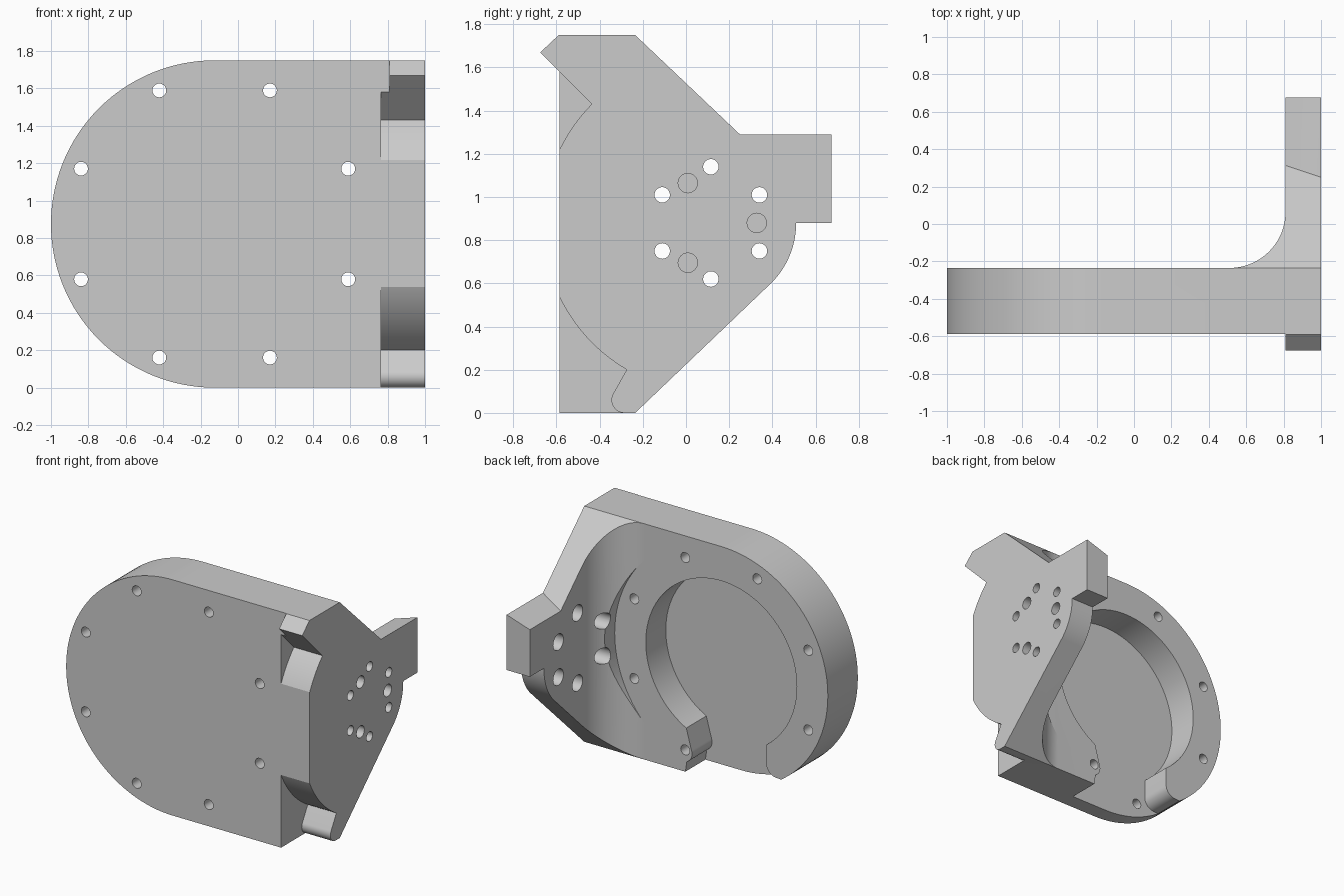
import bpy, bmesh
from math import sin, cos, radians, pi, atan2

cube = bpy.data.objects.get("Cube")
if cube:
    bpy.data.objects.remove(cube, do_unlink=True)

grey = bpy.data.materials.new("machined_grey")
grey.use_nodes = True
COLOR = (0.6, 0.6, 0.6, 1)
grey.diffuse_color = COLOR
grey.node_tree.nodes["Principled BSDF"].inputs["Base Color"].default_value = COLOR


def arc(cu, cv, r, start, end, n=24):
    """Points on an arc, angles in degrees."""
    steps = [radians(start + (end - start) * i / n) for i in range(n + 1)]
    return [(cu + r * cos(a), cv + r * sin(a)) for a in steps]


def circle(cu, cv, r, n=32):
    return arc(cu, cv, r, 0, 360, n)[:-1]


def prism(name, points, axis, lo, hi):
    """Extrude a flat outline along one axis."""
    place = {"x": lambda u, v, w: (w, u, v),
             "y": lambda u, v, w: (u, w, v),
             "z": lambda u, v, w: (u, v, w)}[axis]
    bm = bmesh.new()
    ends = [[bm.verts.new(place(u, v, w)) for u, v in points] for w in (lo, hi)]
    for ring in ends:
        bm.faces.new(ring)
    n = len(points)
    for i in range(n):
        j = (i + 1) % n
        bm.faces.new((ends[0][i], ends[0][j], ends[1][j], ends[1][i]))
    bmesh.ops.recalc_face_normals(bm, faces=bm.faces)
    mesh = bpy.data.meshes.new(name)
    bm.to_mesh(mesh)
    bm.free()
    mesh.materials.append(grey)
    obj = bpy.data.objects.new(name, mesh)
    bpy.context.collection.objects.link(obj)
    return obj


def combine(target, tool, operation="DIFFERENCE"):
    """Apply a boolean and drop the tool."""
    mod = target.modifiers.new("join_or_cut", "BOOLEAN")
    mod.operation, mod.solver, mod.object = operation, "EXACT", tool
    bpy.context.view_layer.objects.active = target
    bpy.ops.object.modifier_apply(modifier=mod.name)
    bpy.data.objects.remove(tool, do_unlink=True)


FRONT, BACK, FLOOR = -0.587, -0.235, -0.47   # plate depths
CX, CZ, R = -0.125, 0.875, 0.875             # round end of the plate
HY, HZ = 0.115, 0.88                         # centre of the bracket holes

# Side bracket: plan section with inner fillet, trimmed by the side outline
section = [(0.81, -0.7), (1, -0.7), (1, 0.75), (0.81, 0.75)]
section += arc(0.51, 0.065, 0.3, 0, -90)
section += [(0.51, -0.4), (0.81, -0.4)]
bracket = prism("mounting_bracket", section, "z", -0.1, 1.9)
outline = [(-0.5, 0), (-0.235, 0)]
outline += arc(0.12, 0.878, 0.39, -45, 0)
outline += [(0.51, 0.88), (0.675, 0.88), (0.675, 1.29), (0.25, 1.29),
            (BACK, 1.75), (-0.59, 1.75), (-0.675, 1.67), (-0.5, 1.48)]
combine(bracket, prism("outline_trim", outline, "x", 0.3, 1.2), "INTERSECT")

# Sloping top of the rear block
wedge = [(0.7, 1.195), (1.1, 1.322), (1.1, 1.5), (0.7, 1.5)]
slope_side = prism("block_slope", wedge, "y", 0.1, 0.9)
above_web = [(0.25, 1.29), (0.4, 1.148), (0.9, 1.148), (0.9, 1.6), (0.25, 1.6)]
combine(slope_side, prism("slope_limit", above_web, "x", 0, 2), "INTERSECT")
combine(bracket, slope_side)

# Round clearance in the fillet
combine(bracket, prism("clearance", circle(CX, CZ, R, 96), "y", BACK, 0.6))

# Main plate with one round end
plate_outline = arc(CX, CZ, R, 90, 270, 64) + [(1, 0), (1, 1.75)]
body = prism("fan_housing", plate_outline, "y", FRONT, BACK)
combine(body, bracket, "UNION")

# Round pocket and its outlet at the bottom
combine(body, prism("pocket", circle(CX, CZ, 0.62, 96), "y", FLOOR, 0.1))
outlet = [(-0.494, 0.45)] + arc(-0.58, 0.24, 0.086, 0, -90, 10)
outlet += [(-0.64, 0.15), (-0.64, -0.1), (0.17, -0.1), (0.17, 0)]
outlet += arc(0.19, 0.145, 0.075, 245, 160, 10)
outlet += [(0.17, 0.354), (0.17, 0.45)]
combine(body, prism("outlet", outlet, "y", FLOOR, 0.1))

# Hook notches in the front edge beside the bracket
upper = arc(0.12, 0.878, 0.784, 135.2, 155)
upper += [(-0.8, 1.21), (-0.8, 1.795)]
combine(body, prism("upper_notch", upper, "x", 0.765, 1.1))
lower = arc(0.12, 0.878, 0.784, 205, 239.8)
lower += arc(-0.285, 0.06, 0.06, 150, 270, 12)
lower += [(-0.285, -0.1), (-0.8, -0.1), (-0.8, 0.545)]
combine(body, prism("lower_notch", lower, "x", 0.765, 1.1))

# Ring of screw holes through the plate
for i in range(8):
    a = radians(22.5 + 45 * i)
    spot = circle(CX + 0.773 * cos(a), CZ + 0.773 * sin(a), 0.037, 20)
    combine(body, prism("plate_hole", spot, "y", -0.8, 0))

# Bracket screw holes, counterbored on the inner side
for i in range(6):
    a = radians(30 + 60 * i)
    y, z = HY + 0.26 * cos(a), HZ + 0.26 * sin(a)
    combine(body, prism("bracket_hole", circle(y, z, 0.036, 20), "x", 0.6, 1.1))
    combine(body, prism("counterbore", circle(y, z, 0.06, 24), "x", 0.6, 0.9))

# Blind dowel holes on the outer side
for i in range(3):
    a = radians(120 * i)
    spot = circle(HY + 0.213 * cos(a), HZ + 0.213 * sin(a), 0.045, 24)
    combine(body, prism("dowel_hole", spot, "x", 0.9, 1.1))

# Smooth curved walls, crisp edges
bpy.ops.object.select_all(action="DESELECT")
body.select_set(True)
bpy.context.view_layer.objects.active = body
bpy.ops.object.shade_smooth_by_angle(angle=radians(25))
